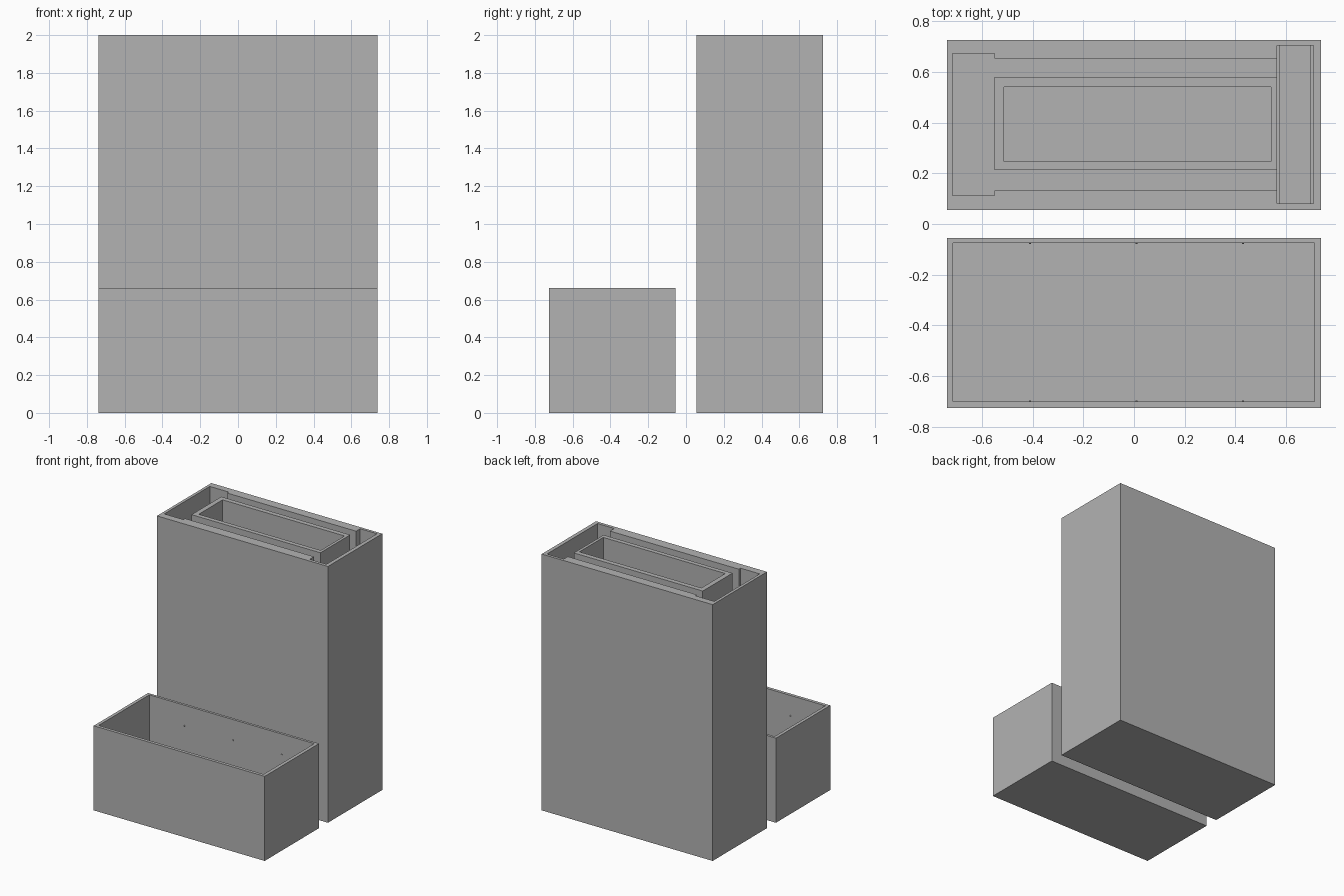
import bpy
from mathutils import Vector

default = bpy.data.objects.get("Cube")
if default:
    bpy.data.objects.remove(default, do_unlink=True)

# Single plain grey material
grey = bpy.data.materials.new("plain grey")
grey.use_nodes = True
colour = (0.45, 0.45, 0.45, 1)
grey.diffuse_color = colour
grey.node_tree.nodes["Principled BSDF"].inputs["Base Color"].default_value = colour

TOP = 2.0
LID_TOP = 0.66
OVER = 0.1  # how far cutters stick out of the open top


def block(name, x, y, z):
    """Box from three (low, high) ranges."""
    low, high = Vector((x[0], y[0], z[0])), Vector((x[1], y[1], z[1]))
    bpy.ops.mesh.primitive_cube_add(size=1)
    obj = bpy.context.object
    obj.name = name
    for v in obj.data.vertices:
        v.co = (low + high) / 2 + v.co * (high - low)
    obj.data.materials.append(grey)
    return obj


def hollow(obj, cavities):
    """Cut each box-shaped cavity out of obj."""
    for x, y, z in cavities:
        cutter = block("cutter", x, y, z)
        cutter.hide_render = True
        mod = obj.modifiers.new("cavity", 'BOOLEAN')
        mod.operation = 'DIFFERENCE'
        mod.solver = 'EXACT'
        mod.object = cutter
        bpy.context.view_layer.objects.active = obj
        bpy.ops.object.modifier_apply(modifier=mod.name)
        bpy.data.objects.remove(cutter, do_unlink=True)


# Tall outer case: side pockets joined by a channel around the inner sleeve
FLOOR = 0.06
case = block("tall_case", (-0.738, 0.738), (0.055, 0.725), (0, TOP))
hollow(case, [
    ((-0.715, -0.55), (0.112, 0.673), (FLOOR, TOP + OVER)),
    ((-0.6, 0.6), (0.133, 0.653), (FLOOR, TOP + OVER)),
    ((0.563, 0.708), (0.08, 0.703), (0.04, TOP + OVER)),
    ((0.575, 0.695), (0.08, 0.703), (0.025, TOP + OVER)),
])

# Inner sleeve standing in the case
sleeve = block("inner_sleeve", (-0.55, 0.563), (0.212, 0.579), (FLOOR, TOP))
hollow(sleeve, [((-0.512, 0.541), (0.247, 0.541), (0.1, TOP + OVER))])

# Open lid beside the case
lid = block("lid", (-0.738, 0.738), (-0.725, -0.055), (0, LID_TOP))
hollow(lid, [((-0.713, 0.711), (-0.7, -0.075), (0.025, LID_TOP + OVER))])

# Tiny snap bumps on the long inner walls of the lid
for x in (-0.41, 0.01, 0.43):
    for y in (-0.7, -0.075):
        bpy.ops.mesh.primitive_uv_sphere_add(segments=8, ring_count=6, radius=0.005,
                                             location=(x, y, 0.5))
        bump = bpy.context.object
        bump.name = "snap_bump"
        bump.data.materials.append(grey)
